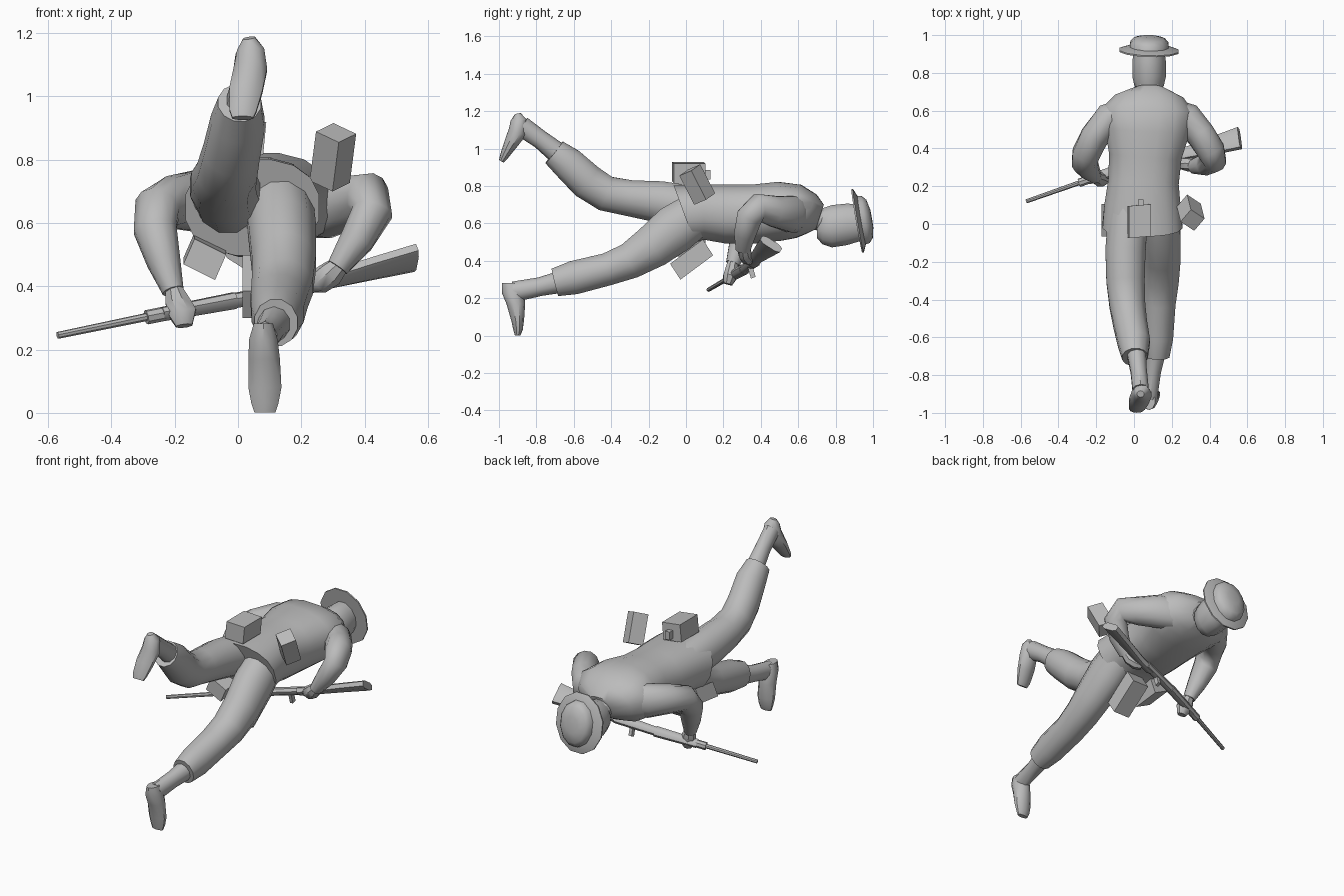
import bpy, math
from mathutils import Vector as V

grey = bpy.data.materials.new("plain_grey")
grey.diffuse_color = (0.5, 0.5, 0.5, 1)


def make(name, verts, faces, smooth=40):
    me = bpy.data.meshes.new(name)
    me.from_pydata([tuple(v) for v in verts], [], faces)
    me.materials.append(grey)
    ob = bpy.data.objects.new(name, me)
    bpy.context.collection.objects.link(ob)
    if smooth:
        bpy.ops.object.select_all(action='DESELECT')
        ob.select_set(True)
        bpy.context.view_layer.objects.active = ob
        bpy.ops.object.shade_smooth_by_angle(angle=math.radians(smooth))
    return ob


def loft(name, rings, ref=(1, 0, 0), n=12, power=1.0, first=None, axis=None, smooth=40):
    """Rings are (x, y, z, half size along ref, half size across)."""
    c = [V(r[:3]) for r in rings]
    verts, faces = [], []
    m = len(c)
    for i, r in enumerate(rings):
        t = (c[min(i + 1, m - 1)] - c[max(i - 1, 0)]).normalized()
        if axis:
            t = V(axis).normalized()
        if first and i == 0:
            t = V(first).normalized()
        u = V(ref) - t * t.dot(V(ref))
        u.normalize()
        w = u.cross(t)
        for k in range(n):
            a = 2 * math.pi * (k + 0.5) / n
            p, q = math.cos(a), math.sin(a)
            p = math.copysign(abs(p) ** power, p)
            q = math.copysign(abs(q) ** power, q)
            verts.append(c[i] + u * p * r[3] + w * q * r[4])
    for i in range(m - 1):
        for k in range(n):
            k2 = (k + 1) % n
            faces.append((i * n + k, i * n + k2, i * n + n + k2, i * n + n + k))
    faces.append(tuple(range(n))[::-1])
    faces.append(tuple(range((m - 1) * n, m * n)))
    return make(name, verts, faces, smooth)


def box(name, centre, a, b, c):
    """Box with full edge vectors a, b, c."""
    a, b, c = V(a) / 2, V(b) / 2, V(c) / 2
    if a.cross(b).dot(c) < 0:
        c = -c
    vs = [V(centre) + a * i + b * j + c * k
          for k in (-1, 1) for i, j in ((-1, -1), (1, -1), (1, 1), (-1, 1))]
    fs = [(3, 2, 1, 0), (4, 5, 6, 7)] + [(i, (i + 1) % 4, (i + 1) % 4 + 4, i + 4) for i in range(4)]
    return make(name, vs, fs, 0)


# jacket, flaring at the slanted hem
loft("jacket", [
    (0.045, -0.01, 0.65, 0.215, 0.165), (0.045, 0.10, 0.66, 0.205, 0.15),
    (0.05, 0.22, 0.65, 0.19, 0.16), (0.06, 0.36, 0.65, 0.195, 0.16),
    (0.07, 0.50, 0.665, 0.23, 0.16), (0.075, 0.60, 0.665, 0.245, 0.145),
    (0.08, 0.67, 0.65, 0.185, 0.11), (0.08, 0.715, 0.635, 0.08, 0.07)],
    n=16, power=0.85, first=(0, 0.3, 0.11))

# neck and head, face turned down
loft("neck", [(0.08, 0.64, 0.64, 0.075, 0.07), (0.08, 0.78, 0.61, 0.065, 0.06)])
loft("head", [
    (0.08, 0.70, 0.57, 0.045, 0.05), (0.08, 0.73, 0.585, 0.08, 0.10),
    (0.08, 0.78, 0.585, 0.092, 0.117), (0.08, 0.86, 0.595, 0.092, 0.115),
    (0.08, 0.94, 0.605, 0.08, 0.10)], axis=(0, 1, 0))

# brimmed hat
tilt = (0.03, 0.985, 0.17)
ax = V(tilt).normalized()


def along(d, rx, rz):
    return (*(V((0.08, 0.925, 0.615)) + ax * d), rx, rz)


loft("hat_brim", [along(-0.012, 0.162, 0.178), along(-0.004, 0.162, 0.178),
                  along(0.014, 0.105, 0.135)], axis=tilt, smooth=30)
loft("hat_crown", [along(0, 0.108, 0.138), along(0.035, 0.104, 0.132),
                   along(0.057, 0.085, 0.107), along(0.069, 0.04, 0.05)], axis=tilt)

# trouser legs
loft("raised_leg", [
    (-0.03, 0.06, 0.68, 0.11, 0.12), (-0.045, -0.14, 0.715, 0.11, 0.115),
    (-0.045, -0.30, 0.735, 0.105, 0.10), (-0.035, -0.43, 0.76, 0.098, 0.098),
    (-0.02, -0.53, 0.825, 0.092, 0.10), (0.0, -0.63, 0.92, 0.088, 0.092),
    (0.005, -0.705, 0.98, 0.07, 0.077)], smooth=50)
loft("lower_leg", [
    (0.13, 0.07, 0.66, 0.11, 0.12), (0.14, -0.06, 0.57, 0.11, 0.135),
    (0.145, -0.18, 0.475, 0.105, 0.12), (0.14, -0.30, 0.40, 0.10, 0.10),
    (0.13, -0.42, 0.355, 0.093, 0.09), (0.125, -0.60, 0.31, 0.085, 0.093),
    (0.12, -0.70, 0.285, 0.07, 0.078)], smooth=50)

# ankles and feet
loft("raised_ankle", [(0.01, -0.66, 0.955, 0.055, 0.06), (0.025, -0.78, 1.05, 0.045, 0.05),
                      (0.035, -0.88, 1.12, 0.045, 0.055)], n=10)
loft("raised_foot", [
    (0.035, -0.90, 1.185, 0.02, 0.018), (0.04, -0.892, 1.15, 0.045, 0.045),
    (0.04, -0.90, 1.09, 0.055, 0.05), (0.025, -0.94, 1.02, 0.055, 0.036),
    (0.015, -0.975, 0.955, 0.045, 0.022), (0.015, -0.987, 0.932, 0.035, 0.014)], n=10)
loft("lower_ankle", [(0.12, -0.66, 0.29, 0.055, 0.06), (0.10, -0.78, 0.262, 0.045, 0.05),
                     (0.085, -0.92, 0.235, 0.04, 0.055)], n=10)
loft("lower_foot", [
    (0.08, -0.935, 0.282, 0.032, 0.05), (0.08, -0.925, 0.23, 0.048, 0.06),
    (0.083, -0.91, 0.17, 0.052, 0.05), (0.085, -0.90, 0.08, 0.055, 0.034),
    (0.085, -0.898, 0.03, 0.045, 0.025), (0.085, -0.90, 0.002, 0.035, 0.015)], n=10,
    axis=(0, 0, -1))

# sleeves
loft("left_sleeve", [
    (-0.03, 0.60, 0.66, 0.07, 0.10), (-0.13, 0.56, 0.67, 0.085, 0.10),
    (-0.21, 0.46, 0.665, 0.078, 0.085), (-0.255, 0.37, 0.645, 0.075, 0.075),
    (-0.262, 0.325, 0.58, 0.07, 0.072), (-0.235, 0.285, 0.48, 0.055, 0.058),
    (-0.205, 0.25, 0.385, 0.035, 0.038)], smooth=60)
loft("right_sleeve", [
    (0.19, 0.60, 0.65, 0.07, 0.10), (0.28, 0.56, 0.65, 0.085, 0.10),
    (0.355, 0.47, 0.665, 0.078, 0.085), (0.41, 0.385, 0.685, 0.075, 0.075),
    (0.425, 0.34, 0.635, 0.065, 0.072), (0.375, 0.315, 0.545, 0.055, 0.06),
    (0.315, 0.305, 0.46, 0.036, 0.04)], smooth=60)

# hands
loft("left_hand", [(-0.205, 0.25, 0.40, 0.026, 0.028), (-0.195, 0.245, 0.36, 0.04, 0.035),
                   (-0.175, 0.235, 0.315, 0.047, 0.04), (-0.17, 0.225, 0.275, 0.028, 0.025)], n=8)
loft("right_hand", [(0.33, 0.31, 0.475, 0.028, 0.03), (0.295, 0.315, 0.44, 0.042, 0.038),
                    (0.255, 0.325, 0.415, 0.042, 0.036), (0.225, 0.34, 0.40, 0.025, 0.024)], n=8)

# rifle
up = (0, 0.11, -0.065)
loft("barrel", [(-0.57, 0.12, 0.245, 0.011, 0.011), (-0.27, 0.225, 0.307, 0.013, 0.013)],
     ref=up, n=8)
loft("front_band", [(-0.29, 0.218, 0.302, 0.023, 0.023), (-0.235, 0.237, 0.313, 0.023, 0.023)],
     ref=up, n=8)
loft("handguard", [(-0.24, 0.235, 0.312, 0.027, 0.022), (-0.01, 0.312, 0.355, 0.032, 0.026)],
     ref=up, n=8)
loft("receiver", [(-0.02, 0.308, 0.353, 0.026, 0.024), (0.22, 0.372, 0.40, 0.032, 0.024)],
     ref=up, n=8)
loft("stock", [(0.17, 0.35, 0.39, 0.034, 0.022), (0.28, 0.375, 0.418, 0.035, 0.021),
               (0.42, 0.415, 0.455, 0.052, 0.022), (0.56, 0.455, 0.49, 0.066, 0.023)],
     ref=up, n=8, power=0.6)
box("bolt_handle", (0.12, 0.35, 0.345), (0.02, 0, 0), (0, 0.025, 0.01), (0, -0.02, 0.07))

# pouches
box("side_pouch", (0.30, 0.06, 0.808), (-0.02, 0.08, -0.155), (0.072, -0.048, -0.034),
    (-0.055, -0.064, -0.027))
box("rear_pouch", (0.027, 0.015, 0.872), (0.115, 0.01, -0.01), (0, 0.17, 0), (0.01, 0, 0.105))
box("rear_pouch_strap", (0.035, 0.11, 0.86), (0.03, 0, 0), (0, 0.04, 0), (0, 0, 0.05))
box("left_pouch", (-0.105, 0.02, 0.495), (0.1, 0, -0.05), (-0.035, 0.0, -0.08), (0, 0.17, 0.02))
box("belly_pouch", (0.07, 0.03, 0.407), (0.11, 0, 0), (0, 0.175, 0.13), (0, 0.055, -0.085))
